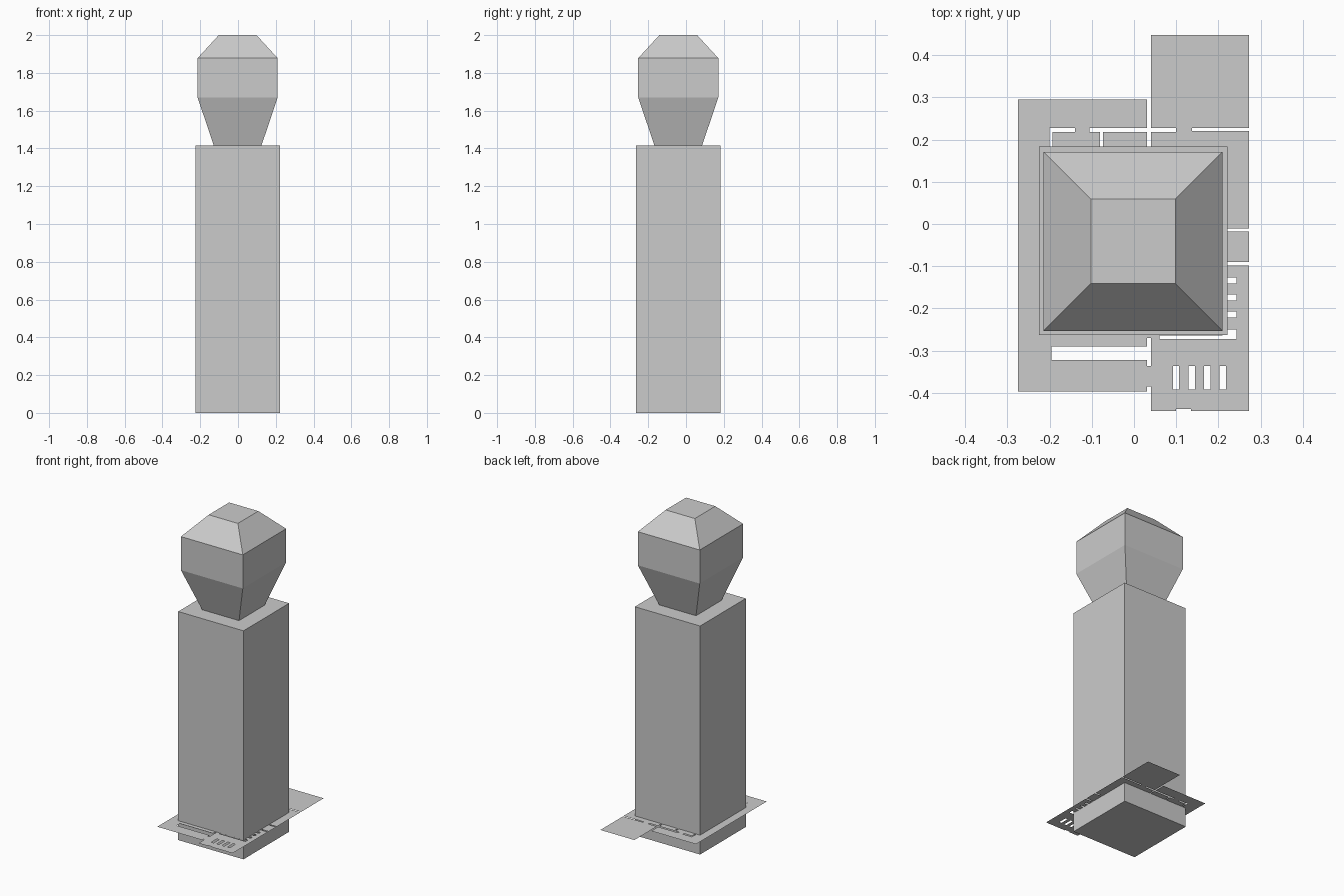
import bpy, bmesh

cube = bpy.data.objects.get("Cube")
if cube:
    bpy.data.objects.remove(cube, do_unlink=True)

grey = bpy.data.materials.new("concrete grey")
colour = (0.6, 0.6, 0.6, 1)
grey.use_nodes = True
grey.diffuse_color = colour
grey.node_tree.nodes["Principled BSDF"].inputs["Base Color"].default_value = colour


def make_object(name, bm):
    mesh = bpy.data.meshes.new(name)
    bm.to_mesh(mesh)
    bm.free()
    mesh.materials.append(grey)
    obj = bpy.data.objects.new(name, mesh)
    bpy.context.collection.objects.link(obj)
    return obj


def square_loft(name, centre, profile):
    """Stack square rings given as (half width, height) and cap both ends."""
    bm = bmesh.new()
    rings = []
    for half, z in profile:
        rings.append([bm.verts.new((centre[0] + sx * half, centre[1] + sy * half, z))
                      for sx, sy in ((-1, -1), (1, -1), (1, 1), (-1, 1))])
    for low, high in zip(rings, rings[1:]):
        for i in range(4):
            j = (i + 1) % 4
            bm.faces.new((low[i], low[j], high[j], high[i]))
    bm.faces.new(rings[0][::-1])
    bm.faces.new(rings[-1])
    return make_object(name, bm)


def flat_sheet(name, z, solids, holes):
    """Flat sheet of rectangles (x0, x1, y0, y1) with rectangular openings."""
    rects = solids + holes
    xs = sorted({v for r in rects for v in r[:2]})
    ys = sorted({v for r in rects for v in r[2:]})
    bm = bmesh.new()

    def inside(x, y, group):
        return any(a < x < b and c < y < d for a, b, c, d in group)

    for x0, x1 in zip(xs, xs[1:]):
        for y0, y1 in zip(ys, ys[1:]):
            mx, my = (x0 + x1) / 2, (y0 + y1) / 2
            if inside(mx, my, solids) and not inside(mx, my, holes):
                bm.faces.new([bm.verts.new((x, y, z)) for x, y in
                              ((x0, y0), (x1, y0), (x1, y1), (x0, y1))])
    bmesh.ops.remove_doubles(bm, verts=bm.verts, dist=1e-5)
    return make_object(name, bm)


# Tower shaft and the flared cabin with its sloped roof
square_loft("tower_shaft", (-0.0015, -0.04), [(0.2235, 0), (0.2235, 1.415)])
square_loft("control_cabin", (-0.002, -0.041),
            [(0.126, 1.415), (0.212, 1.67), (0.212, 1.878), (0.1, 2)])

# Floor sheet: wide left part, long right part
EDGE = 0.273
left_part = (-0.275, 0.035, -0.397, 0.295)
right_part = (0.035, EDGE, -0.443, 0.448)

slots = [
    # gaps along the joint between the parts
    (0.031, 0.04, 0.17, 0.448), (0.031, 0.04, -0.337, -0.27),
    (0.031, 0.04, -0.443, -0.385),
    # rear partition
    (-0.2, -0.14, 0.218, 0.228), (-0.105, 0.1, 0.218, 0.228),
    (0.137, EDGE, 0.22, 0.227),
    (-0.2, -0.193, 0.17, 0.228), (-0.08, -0.073, 0.17, 0.218),
    # side gaps
    (0.21, EDGE, -0.018, -0.011), (0.21, EDGE, -0.098, -0.09),
    # front slots
    (-0.195, 0.04, -0.322, -0.29), (0.06, 0.243, -0.273, -0.264),
    (0.21, 0.243, -0.273, -0.25), (0.1, 0.135, -0.443, -0.438),
]
# Repeating small openings
slots += [(0.21, 0.243, y - 0.014, y) for y in (-0.127, -0.167, -0.207)]
slots += [(x, x + 0.015, -0.392, -0.337) for x in (0.092, 0.129, 0.166, 0.203)]

flat_sheet("floor_sheet", 0.12, [left_part, right_part], slots)
